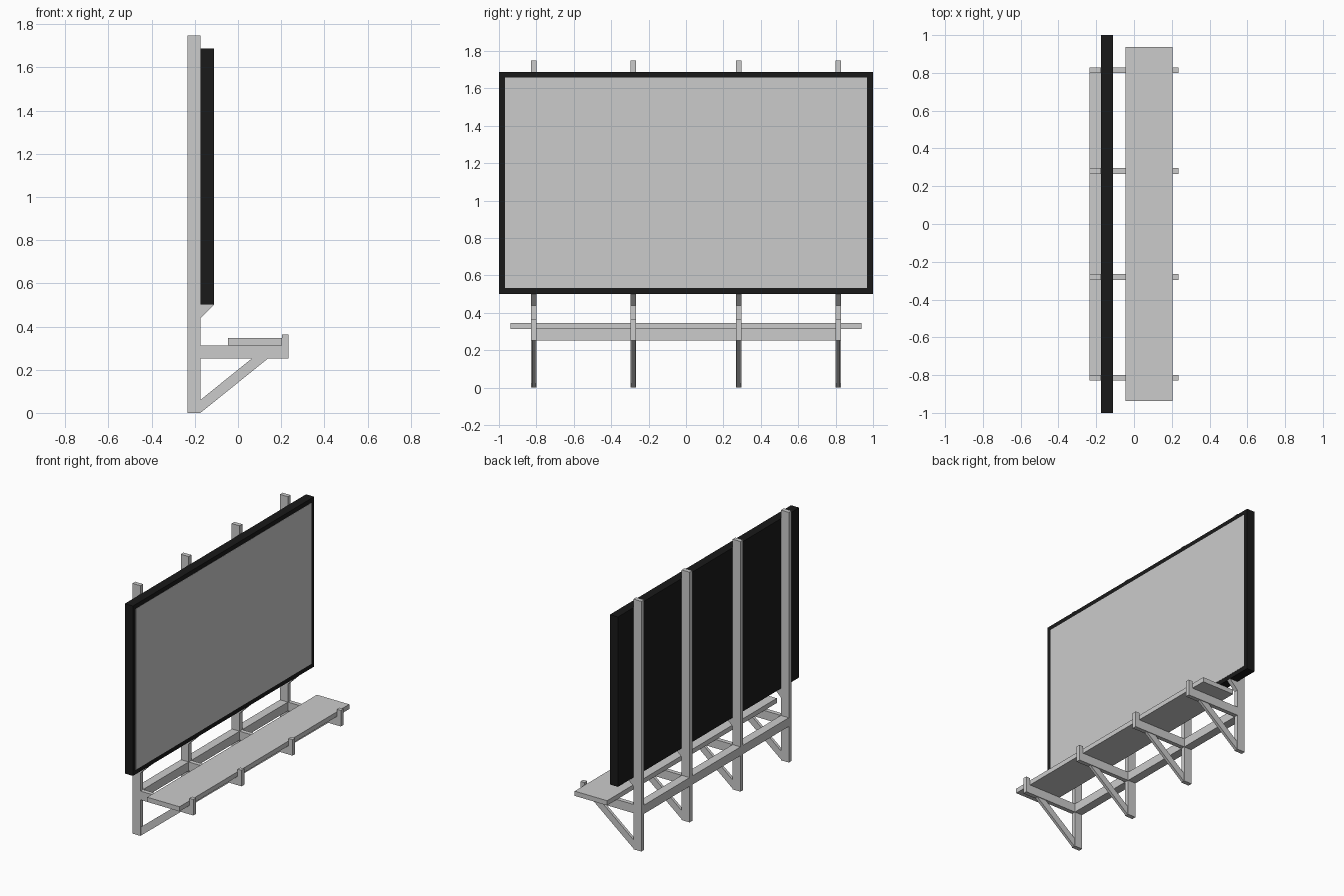
import bpy, bmesh

if "Cube" in bpy.data.objects:
    bpy.data.objects.remove(bpy.data.objects["Cube"])

black = bpy.data.materials.new("black_frame")
black.diffuse_color = (0.01, 0.01, 0.01, 1)
black.use_nodes = True
black.node_tree.nodes["Principled BSDF"].inputs["Base Color"].default_value = black.diffuse_color


def prism(name, profile, y, width, mat=None):
    """Extrude an (x, z) profile along y, centred on y."""
    bm = bmesh.new()
    face = bm.faces.new([bm.verts.new((px, y - width / 2, pz)) for px, pz in profile])
    ext = bmesh.ops.extrude_face_region(bm, geom=[face])
    verts = [v for v in ext["geom"] if isinstance(v, bmesh.types.BMVert)]
    bmesh.ops.translate(bm, verts=verts, vec=(0, width, 0))
    bmesh.ops.recalc_face_normals(bm, faces=bm.faces[:])
    mesh = bpy.data.meshes.new(name)
    bm.to_mesh(mesh)
    bm.free()
    obj = bpy.data.objects.new(name, mesh)
    bpy.context.collection.objects.link(obj)
    if mat:
        mesh.materials.append(mat)
    return obj


def box(name, x0, x1, z0, z1, y, width, mat=None):
    return prism(name, [(x0, z0), (x1, z0), (x1, z1), (x0, z1)], y, width, mat)


BACK, FRONT, LIP, END = -0.235, -0.174, 0.204, 0.235   # main x stations
ARM_Z0, ARM_Z1 = 0.252, 0.313
POSTS = (-0.814, -0.281, 0.281, 0.814)
W = 0.03

# Four uprights, each with a walkway arm, brace and board support
for y in POSTS:
    box("post", BACK, FRONT, 0, 1.748, y, W)
    prism("walkway_arm", [(FRONT, ARM_Z0), (END, ARM_Z0), (END, 0.364),
                          (LIP, 0.364), (LIP, ARM_Z1), (FRONT, ARM_Z1)], y, W)
    prism("diagonal_brace", [(FRONT, 0), (0.139, ARM_Z0), (0.064, ARM_Z0),
                             (FRONT, 0.06)], y, 0.02)
    prism("board_support", [(FRONT, 0.438), (-0.111, 0.501), (FRONT, 0.501)], y, W)

# Rear rails between neighbouring posts
for a, b in zip(POSTS, POSTS[1:]):
    box("rear_rail", BACK, FRONT, ARM_Z0, ARM_Z1, (a + b) / 2, b - a - W)

# Walkway plank
box("walkway_plank", -0.046, LIP, ARM_Z1, 0.346, 0, 1.874)

# Black board with a flush grey display panel
box("board_frame", FRONT, -0.112, 0.501, 1.688, 0, 2.0, black)
box("display_panel", -0.13, -0.111, 0.532, 1.657, 0, 1.938)
